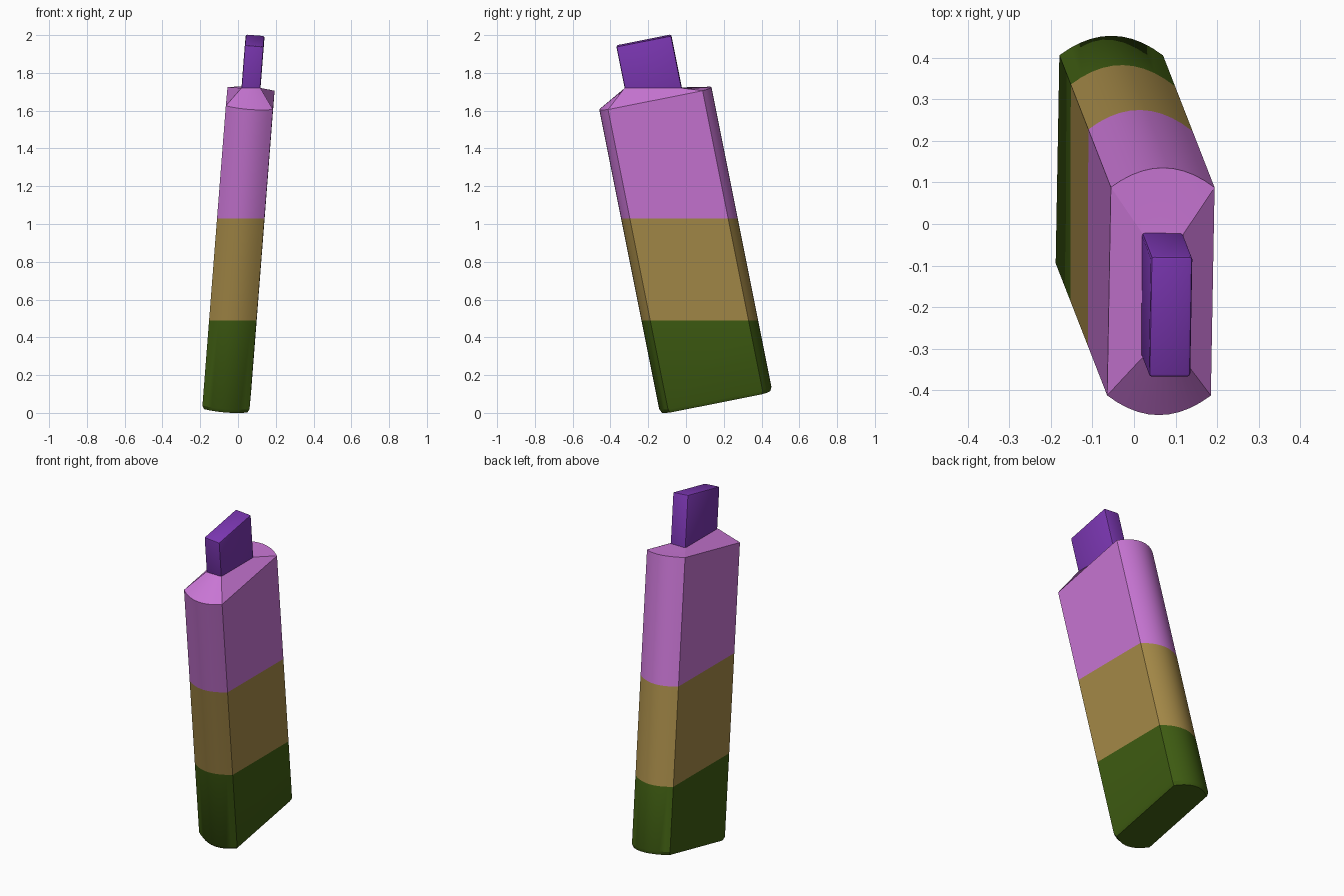
import bpy, bmesh, math
from mathutils import Vector, Matrix

default = bpy.data.objects.get("Cube")
if default:
    bpy.data.objects.remove(default, do_unlink=True)


def make_material(name, rgb):
    mat = bpy.data.materials.new(name)
    mat.use_nodes = True
    color = (*rgb, 1.0)
    mat.diffuse_color = color
    mat.node_tree.nodes["Principled BSDF"].inputs["Base Color"].default_value = color
    return mat


green = make_material("dark green", (0.05, 0.11, 0.006))
tan = make_material("tan", (0.38, 0.255, 0.065))
pink = make_material("orchid pink", (0.58, 0.18, 0.66))
purple = make_material("purple", (0.2, 0.038, 0.45))

# Leaning frame shared by the body and the cap
up = Vector((0.078, -0.2, 1)).normalized()
back = Vector((0.018, 1, 0.2))
back = (back - up * back.dot(up)).normalized()
side = back.cross(up)
frame = Matrix((side, back, up)).transposed().to_4x4()
frame.translation = (0.015, -0.035, 1.03)

LOW, RIM, TOP = -0.993, 0.65, 0.963
NECK_Z = 1.72
BAND_HEIGHTS = (0.49, 1.03)
STEPS = 10


def section(half_width, half_length, bulge):
    """Rectangle outline whose two short ends bow outward."""
    pts = []
    for sign in (1, -1):
        for i in range(STEPS + 1):
            t = 1 - 2 * i / STEPS
            pts.append((sign * t * half_width,
                        sign * (half_length + bulge * (1 - t * t))))
    return pts


def ring(bm, pts, h, level=None):
    """Outline at local height h, or slid along the axis to a world level."""
    verts = []
    for x, y in pts:
        p = frame @ Vector((x, y, h))
        if level is not None:
            p += up * ((level - p.z) / up.z)
        verts.append(bm.verts.new(p))
    return verts


def loft(bm, rings):
    for a, b in zip(rings, rings[1:]):
        n = len(a)
        for i in range(n):
            j = (i + 1) % n
            bm.faces.new((a[i], a[j], b[j], b[i]))
    bm.faces.new(rings[0][::-1])
    bm.faces.new(rings[-1])
    bmesh.ops.recalc_face_normals(bm, faces=bm.faces[:])


def finish(bm, name, mats):
    mesh = bpy.data.meshes.new(name)
    bm.to_mesh(mesh)
    bm.free()
    obj = bpy.data.objects.new(name, mesh)
    bpy.context.collection.objects.link(obj)
    for m in mats:
        mesh.materials.append(m)
    bpy.ops.object.select_all(action='DESELECT')
    obj.select_set(True)
    bpy.context.view_layer.objects.active = obj
    bpy.ops.object.shade_smooth_by_angle(angle=math.radians(28))
    return obj


# Body with softened foot and shoulders sloping to the neck
bm = bmesh.new()
outer = section(0.125, 0.255, 0.048)
foot = section(0.115, 0.248, 0.045)
neck = section(0.05, 0.148, 0.0)
loft(bm, [ring(bm, foot, LOW), ring(bm, outer, LOW + 0.02),
          ring(bm, outer, RIM), ring(bm, neck, RIM, NECK_Z)])

# Level colour bands
for z in BAND_HEIGHTS:
    bmesh.ops.bisect_plane(bm, geom=bm.verts[:] + bm.edges[:] + bm.faces[:],
                           plane_co=(0, 0, z), plane_no=(0, 0, 1))
for f in bm.faces:
    z = f.calc_center_median().z
    f.material_index = sum(z > limit for limit in BAND_HEIGHTS)
finish(bm, "body", (green, tan, pink))

# Cap block rising from the neck
bm = bmesh.new()
bmesh.ops.create_cube(bm, size=1)
base = RIM - 0.05
bmesh.ops.scale(bm, vec=(0.1, 0.296, TOP - base), verts=bm.verts)
bmesh.ops.translate(bm, vec=(0, 0, (TOP + base) / 2), verts=bm.verts)
bmesh.ops.bevel(bm, geom=bm.edges[:], offset=0.008, segments=2,
                profile=0.5, affect='EDGES')
bmesh.ops.transform(bm, matrix=frame, verts=bm.verts)
finish(bm, "cap", (purple,))
